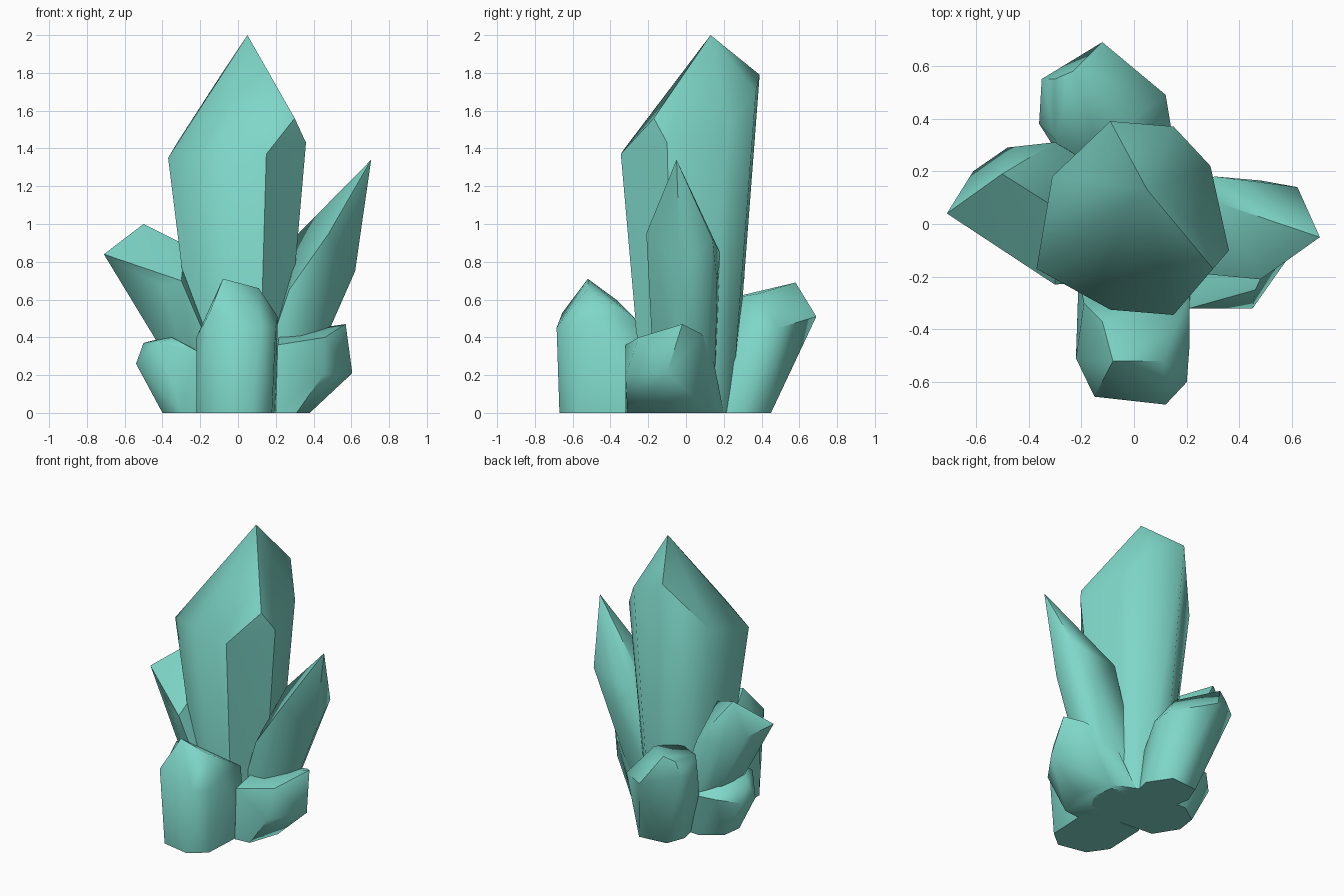
import bpy, bmesh, math

mat = bpy.data.materials.new("teal crystal")
mat.diffuse_color = (0.21, 0.68, 0.58, 1)


def crystal(name, base, top):
    """Faceted shard: convex hull of a ground outline and its crown points."""
    bm = bmesh.new()
    for x, y in base:
        bm.verts.new((x, y, 0))
    for p in top:
        bm.verts.new(p)
    res = bmesh.ops.convex_hull(bm, input=bm.verts[:])
    junk = {v for k in ("geom_interior", "geom_unused") for v in res[k]
            if isinstance(v, bmesh.types.BMVert)}
    bmesh.ops.delete(bm, geom=list(junk), context='VERTS')
    bmesh.ops.dissolve_limit(bm, angle_limit=math.radians(2),
                             verts=bm.verts[:], edges=bm.edges[:])
    bmesh.ops.recalc_face_normals(bm, faces=bm.faces[:])
    me = bpy.data.meshes.new(name)
    bm.to_mesh(me)
    bm.free()
    me.materials.append(mat)
    ob = bpy.data.objects.new(name, me)
    bpy.context.collection.objects.link(ob)
    bpy.context.view_layer.objects.active = ob
    ob.select_set(True)
    bpy.ops.object.shade_smooth_by_angle(angle=math.radians(50))
    ob.select_set(False)


# Tall central shard, flaring upward to a slanted point
crown = [(-.09, .39, 1.79), (.15, .37, 1.70), (.29, .22, 1.5), (.36, -.10, 1.43),
         (.30, -.17, 1.56), (.15, -.345, 1.37), (-.09, -.325, 1.40),
         (-.37, -.17, 1.35), (-.31, .18, 1.45)]
crystal("main_shard", [(x * .6 + .02, y * .65) for x, y, z in crown],
        crown + [(.05, .13, 2.0)])

# Blunt shard at the front
crystal("front_shard",
        [(-.22, -.5), (-.13, -.63), (.07, -.67), (.18, -.58), (.2, -.2), (-.21, -.2)],
        [(-.08, -.52, .71), (.11, -.52, .66), (.21, -.47, .51), (.2, -.6, .45),
         (.12, -.685, .45), (-.15, -.655, .53), (-.22, -.51, .40),
         (-.19, -.3, .45), (-.12, -.37, .6), (.21, -.27, .50)])

# Tall pointed shard on the right
crystal("right_tall_shard",
        [(.05, -.13), (.22, -.16), (.29, -.05), (.27, .1), (.05, .15)],
        [(.705, -.05, 1.34), (.48, -.21, .95), (.62, .14, .92), (.62, -.03, .75),
         (.32, .08, .95), (.31, .18, .85), (.48, .165, .7), (.27, -.19, .65)])

# Low chunky shard on the right
crystal("right_low_shard",
        [(.2, -.32), (.31, -.31), (.38, -.1), (.3, .13), (.15, .2), (.1, -.2)],
        [(.21, -.32, .36), (.45, -.32, .20), (.46, -.25, .40), (.57, -.02, .47),
         (.48, .08, .42), (.605, -.1, .21), (.22, -.1, .42), (.3, .13, .36)])

# Leaning shard on the left
crystal("left_tall_shard",
        [(-.2, -.1), (-.2, .12), (-.1, .2), (.05, .1), (.0, -.2)],
        [(-.71, .04, .84), (-.5, .19, 1.0), (-.28, .05, .89), (-.30, -.23, .7),
         (-.61, .2, .78), (-.48, .29, .72), (-.3, .31, .72), (-.40, -.16, .67)])

# Low rounded shard on the left
crystal("left_low_shard",
        [(-.40, -.02), (-.38, .12), (-.25, .21), (0, .2), (0, -.2), (-.3, -.18)],
        [(-.54, 0, .26), (-.52, .12, .26), (-.5, .03, .37), (-.35, -.12, .40),
         (-.42, -.14, .37), (-.22, -.22, .33), (-.4, .24, .3), (-.35, .12, .41),
         (-.2, .27, .3)])

# Leaning shard at the back
crystal("back_shard",
        [(-.15, .43), (.05, .45), (.15, .3), (.1, .05), (-.15, .05), (-.2, .3)],
        [(-.12, .69, .51), (-.23, .58, .69), (-.30, .55, .66), (-.35, .55, .57),
         (-.36, .38, .5), (-.30, .32, .62), (-.02, .38, .63), (.12, .49, .45),
         (.14, .37, .42), (-.1, .2, .6)])
